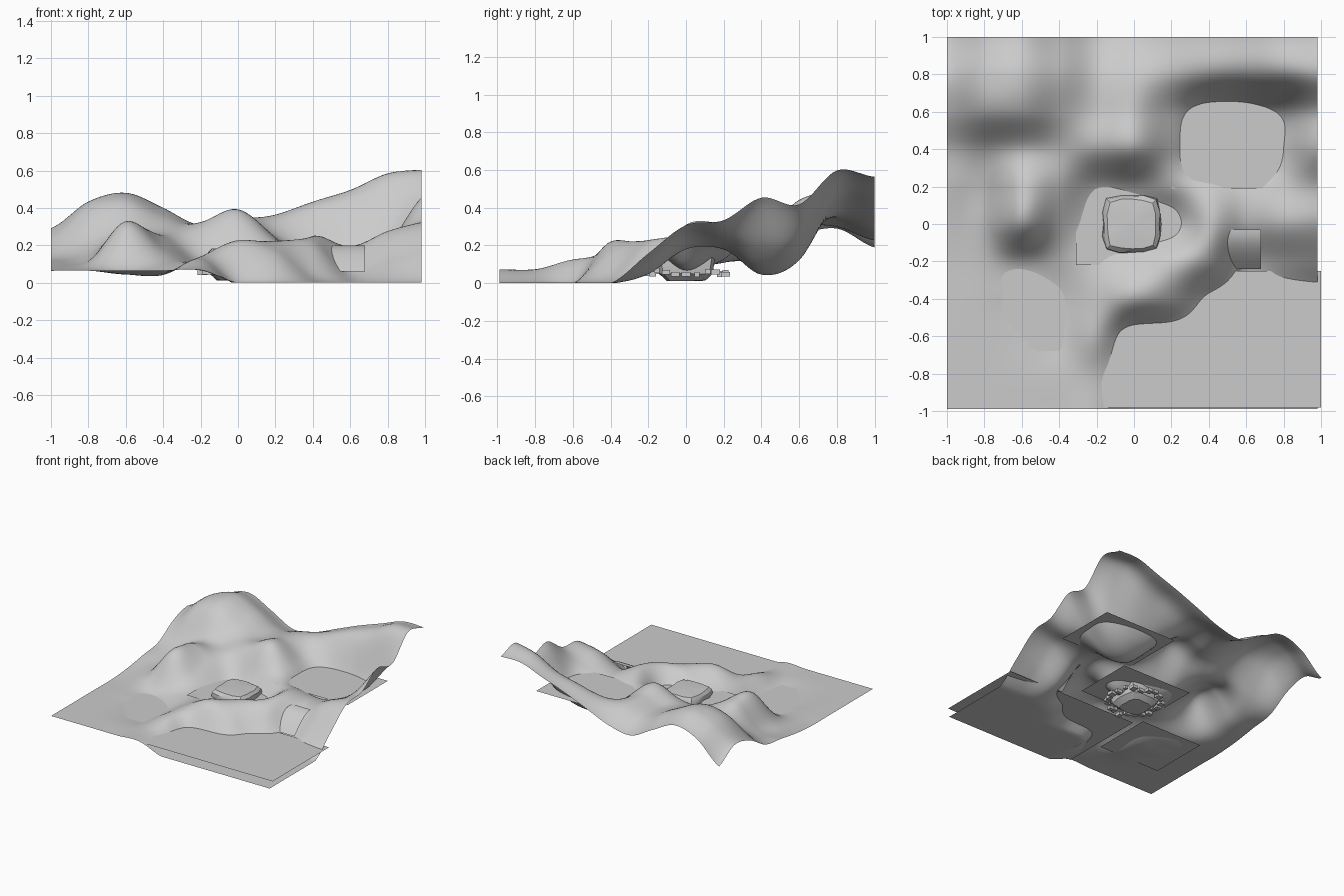
import bpy, bmesh, math, random
from mathutils import Vector

if "Cube" in bpy.data.objects:
    bpy.data.objects.remove(bpy.data.objects["Cube"])

random.seed(4)

# Terrain control heights in hundredths: rows y=-1..1, columns x=-1..1, step 0.2
H = [
    [6.5, 6.5, 6.5, 6.5, 7, 0, 0, 0, 0, 0, 0],
    [6.5, 6.5, 6.5, 6.5, 7, 0, 0, 0, 0, 0, 0],
    [6.5, 6.5, 5.5, 4.8, 12.5, 0, 0, 0, 0, 0, 0],
    [6.5, 6.5, 4.5, 4.5, 14, 22, 17, 4, 0, 0, 0],
    [6.5, 7, 7.5, 9.5, 12, 16, 22, 21, 5, 12, 16],
    [8, 11, 31, 18, 9, 7, 8.5, 25, 18, 27, 31],
    [11, 13, 31, 24, 13, 15, 20, 21, 18, 24, 34],
    [14, 20, 27, 27, 31, 38, 24, 7, 6, 20, 47],
    [25, 40, 44, 36, 31, 36, 25, 14, 13, 23, 43],
    [29, 43, 48, 40, 30, 34, 36, 41, 46, 56, 60],
    [19, 36, 42, 33, 23, 26, 34, 42, 49, 56, 56],
]


def spline(p, t):
    """Catmull-Rom through evenly spaced values, t in cells."""
    i = min(int(t), len(p) - 2)
    f = t - i
    a, b, c, d = p[max(i - 1, 0)], p[i], p[i + 1], p[min(i + 2, len(p) - 1)]
    return b + 0.5 * f * (c - a + f * (2 * a - 5 * b + 4 * c - d + f * (3 * (b - c) + d - a)))


def height(x, y):
    col = [spline(row, (x + 1) * 5) for row in H]
    return max(0, spline(col, (y + 1) * 5) / 100)


def make(name, bm, smooth=None):
    me = bpy.data.meshes.new(name)
    bm.to_mesh(me)
    bm.free()
    ob = bpy.data.objects.new(name, me)
    bpy.context.collection.objects.link(ob)
    if smooth:
        bpy.context.view_layer.objects.active = ob
        ob.select_set(True)
        bpy.ops.object.shade_smooth_by_angle(angle=math.radians(smooth))
        ob.select_set(False)
    return ob


def surface(name, x0, x1, y0, y1, nx, ny, f, smooth=None):
    """Sheet over a rectangle with height f(x, y)."""
    bm = bmesh.new()
    v = []
    for j in range(ny + 1):
        y = y0 + (y1 - y0) * j / ny
        v.append([])
        for i in range(nx + 1):
            x = x0 + (x1 - x0) * i / nx
            v[j].append(bm.verts.new((x, y, f(x, y))))
    for j in range(ny):
        for i in range(nx):
            bm.faces.new((v[j][i], v[j][i + 1], v[j + 1][i + 1], v[j + 1][i]))
    return make(name, bm, smooth)


# Hilly ground
surface("terrain", -1, 0.98, -0.99, 1, 90, 90, height, 60)

# Flat water sheets that reach a little into the banks
for name, x0, x1, y0, y1, z in (
    ("sea_water", -0.20, 1.0, -0.98, -0.25, 0.06),
    ("upper_pool_water", 0.20, 0.86, 0.19, 0.71, 0.20),
    ("centre_pool_water", -0.31, 0.33, -0.22, 0.28, 0.125),
    ("lower_pool_water", -0.80, -0.24, -0.68, -0.18, 0.055),
):
    surface(name, x0, x1, y0, y1, 1, 1, lambda x, y, z=z: z)

# Waterfall from the upper pool down to the sea
surface("waterfall", 0.5, 0.68, -0.24, -0.03, 4, 10,
        lambda x, y: 0.06 + 0.14 * math.sin(math.pi / 2 * (y + 0.24) / 0.21), 60)

# Stone block island in the centre pool: stacked rounded-square rings
bm = bmesh.new()
rings = []
for r, z in ((0.10, 0.015), (0.14, 0.05), (0.155, 0.13), (0.15, 0.16), (0.13, 0.18)):
    ring = []
    for k in range(16):
        a = math.tau * k / 16
        s = r / (abs(math.cos(a)) ** 5 + abs(math.sin(a)) ** 5) ** 0.2
        s += random.uniform(-0.004, 0.004)
        ring.append(bm.verts.new((s * math.cos(a) - 0.012, s * math.sin(a), z + random.uniform(-0.003, 0.003))))
    rings.append(ring)
for lo, hi in zip(rings, rings[1:]):
    for k in range(16):
        bm.faces.new((lo[k], lo[(k + 1) % 16], hi[(k + 1) % 16], hi[k]))
for ring, z in ((rings[0][::-1], 0.012), (rings[-1], 0.19)):
    mid = bm.verts.new((-0.02, 0.01, z))
    for k in range(16):
        bm.faces.new((ring[k], ring[(k + 1) % 16], mid))
make("island_rock", bm, 25)

# Small stones ringing the island below the water
bm = bmesh.new()
for k in range(22):
    a = math.tau * k / 22
    r = random.uniform(0.19, 0.215)
    c = Vector((r * math.cos(a), r * math.sin(a), random.uniform(0.045, 0.07)))
    geo = bmesh.ops.create_cube(bm, size=1)
    w, d, h = (random.uniform(0.025, 0.05), random.uniform(0.025, 0.05), 0.025)
    for v in geo["verts"]:
        v.co = Vector((v.co.x * w, v.co.y * d, v.co.z * h)) + c
make("pool_stones", bm)
